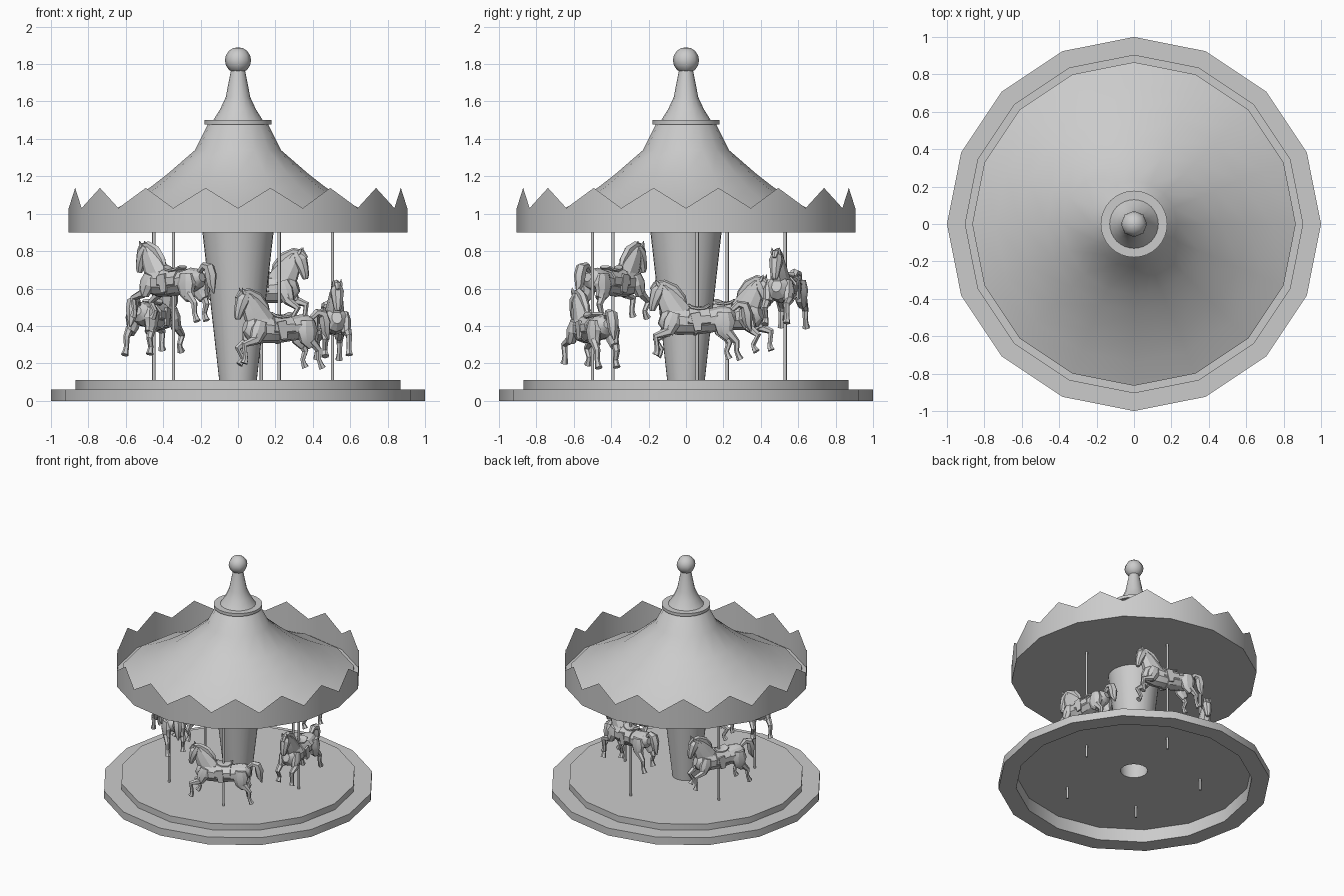
import bpy, bmesh
from math import sin, cos, pi, atan2
from mathutils import Vector


def finish(name, bm, smooth=None):
    bmesh.ops.recalc_face_normals(bm, faces=bm.faces[:])
    me = bpy.data.meshes.new(name)
    bm.to_mesh(me)
    bm.free()
    ob = bpy.data.objects.new(name, me)
    bpy.context.collection.objects.link(ob)
    if smooth:
        bpy.ops.object.select_all(action='DESELECT')
        ob.select_set(True)
        bpy.context.view_layer.objects.active = ob
        bpy.ops.object.shade_smooth_by_angle(angle=smooth)
    return ob


def lathe(name, profile, n=16, smooth=.5, closed=False):
    """Revolve (radius, z) points around the z axis."""
    bm = bmesh.new()
    rings = []
    for r, z in profile:
        if r == 0:
            rings.append([bm.verts.new((0, 0, z))] * n)
        else:
            rings.append([bm.verts.new((r * cos(2 * pi * i / n), r * sin(2 * pi * i / n), z))
                          for i in range(n)])
    pairs = list(zip(rings, rings[1:])) + ([(rings[-1], rings[0])] if closed else [])
    for a, b in pairs:
        for i in range(n):
            j = (i + 1) % n
            bm.faces.new(list(dict.fromkeys((a[i], a[j], b[j], b[i]))))
    return finish(name, bm, smooth)


def loft(bm, pts, sides=8, y=0.0):
    """Tube through (x, z, half_width, half_thickness) points in a vertical plane."""
    rings = []
    for i, (x, z, w, t) in enumerate(pts):
        a, b = pts[max(i - 1, 0)], pts[min(i + 1, len(pts) - 1)]
        d = Vector((b[0] - a[0], 0, b[1] - a[1])).normalized()
        nrm = Vector((-d.z, 0, d.x))
        ring = []
        for k in range(sides):
            ang = 2 * pi * (k + 0.5) / sides
            p = Vector((x, y, z)) + nrm * (t * sin(ang))
            p.y += w * cos(ang)
            ring.append(bm.verts.new(p))
        rings.append(ring)
    for a, b in zip(rings, rings[1:]):
        for k in range(sides):
            j = (k + 1) % sides
            bm.faces.new((a[k], a[j], b[j], b[k]))
    bm.faces.new(rings[0])
    bm.faces.new(rings[-1])


# stepped base, hollow under the raised deck
lathe("base", [(.87, .105), (.87, 0), (1, 0), (1, .06), (.87, .06), (.87, .11),
               (.1, .11), (.1, .105)], closed=True)

# centre column
lathe("column", [(.1, .105), (.19, .9)], 32, .6)

# roof, collar, spire and ball
lathe("roof", [(.865, .9), (.865, .925), (.74, .98), (.61, 1.05), (.47, 1.14), (.38, 1.21),
               (.23, 1.34), (.16, 1.48), (.13, 1.5)], 16, .7)
lathe("collar", [(.13, 1.478), (.178, 1.478), (.178, 1.502), (.13, 1.502)], 32, .6, True)
lathe("spire", [(.14, 1.49), (.132, 1.5), (.095, 1.56), (.066, 1.622), (.038, 1.765)], 16, .7)
lathe("ball", [(.07 * sin(pi * i / 8) if 0 < i < 8 else 0, 1.82 - .07 * cos(pi * i / 8))
               for i in range(9)], 8, .9)

# ceiling and zigzag fringe
bm = bmesh.new()
low, high, peak = [], [], []
for i in range(16):
    p = Vector((cos(i * pi / 8), sin(i * pi / 8), 0)) * .905
    q = Vector((cos((i + 1) * pi / 8), sin((i + 1) * pi / 8), 0)) * .905
    low.append(bm.verts.new(p + Vector((0, 0, .9))))
    high.append(bm.verts.new(p + Vector((0, 0, 1.03))))
    peak.append(bm.verts.new((p + q) / 2 + Vector((0, 0, 1.138))))
bm.faces.new(low)
for i in range(16):
    j = (i + 1) % 16
    bm.faces.new((low[i], low[j], high[j], peak[i], high[i]))
finish("fringe", bm, .5)

# one horse, facing +x, pole at the origin, lowest hoof at z = 0
bm = bmesh.new()
# torso, neck, head
loft(bm, [(.2, .225, .022, .035), (.17, .215, .048, .066), (.10, .208, .058, .076),
          (0, .2, .06, .066), (-.08, .21, .056, .064), (-.135, .222, .06, .066),
          (-.18, .23, .046, .052), (-.205, .235, .02, .024)], 10)
loft(bm, [(.10, .23, .045, .085), (.14, .295, .036, .07), (.17, .35, .029, .054), (.19, .39, .021, .03)])
loft(bm, [(.192, .4, .02, .022), (.212, .36, .03, .042), (.23, .315, .024, .03),
          (.24, .28, .019, .022), (.242, .26, .012, .014)])
# mane and tail
loft(bm, [(.25, .375, .008, .008), (.228, .402, .014, .015), (.18, .408, .016, .02), (.125, .378, .017, .028),
          (.085, .325, .016, .028), (.06, .28, .007, .01)], 6)
loft(bm, [(-.185, .265, .012, .014), (-.22, .297, .02, .02), (-.255, .288, .026, .028),
          (-.268, .245, .026, .032), (-.272, .195, .019, .024), (-.288, .15, .004, .005)], 6)
for s in (-1, 1):
    # ears
    loft(bm, [(.208, .395, .009, .011), (.218, .41, .008, .009), (.225, .43, .001, .001)], 4, s * .016)
    # saddle flaps
    loft(bm, [(.02, .25, .008, .036), (.01, .2, .007, .034), (.004, .155, .006, .026)], 4, s * .06)
    # thighs and shoulders
    loft(bm, [(-.14, .255, .02, .04), (-.14, .2, .03, .06), (-.145, .15, .024, .046),
              (-.17, .118, .018, .028)], 8, s * .043)
    loft(bm, [(.125, .25, .014, .034), (.14, .2, .026, .048), (.165, .14, .02, .03)], 8, s * .042)
# saddle blanket, girth and seat
loft(bm, [(.055, .218, .064, .066), (0, .212, .065, .062), (-.065, .218, .062, .062)], 10)
loft(bm, [(.02, .2, .064, .071), (.004, .2, .064, .071)], 10)
loft(bm, [(.05, .294, .02, .009), (.035, .28, .032, .012), (0, .272, .04, .011),
          (-.04, .277, .04, .012), (-.065, .292, .03, .009)], 8)
# galloping lower legs: (knee, fetlock, hoof) poses from the upper joint
poses = [(.05, [(.16, .15), (.232, .125), (.224, .065), (.224, .045), (.232, .025)]),
         (-.05, [(.155, .15), (.215, .105), (.185, .055), (.193, .035), (.205, .018)]),
         (.05, [(-.16, .145), (-.205, .095), (-.205, .045), (-.215, .02), (-.225, 0)]),
         (-.05, [(-.15, .145), (-.18, .09), (-.165, .045), (-.172, .022), (-.18, .004)])]
size = [(.018, .026), (.014, .018), (.011, .013), (.013, .015), (.017, .02)]
for y, path in poses:
    loft(bm, [p + s for p, s in zip(path, size)], 6, y)
bmesh.ops.scale(bm, vec=(1, 1.25, 1), verts=bm.verts[:])
horse = finish("horse", bm, .45)

# five horses on poles, all running clockwise
spots = [(.505, .06, .22), (.125, .53, .39), (-.45, .22, .245), (-.345, -.39, .425), (.22, -.5, .175)]
for k, (x, y, z) in enumerate(spots):
    ob = horse if k == 0 else bpy.data.objects.new("horse", horse.data)
    if k:
        bpy.context.collection.objects.link(ob)
    ob.location = (x, y, z)
    ob.rotation_euler.z = atan2(y, x) - pi / 2
    pole = lathe("pole", [(0, .01), (.009, .01), (.009, .905), (0, .905)], 8, .8)
    pole.location = (x, y, 0)
